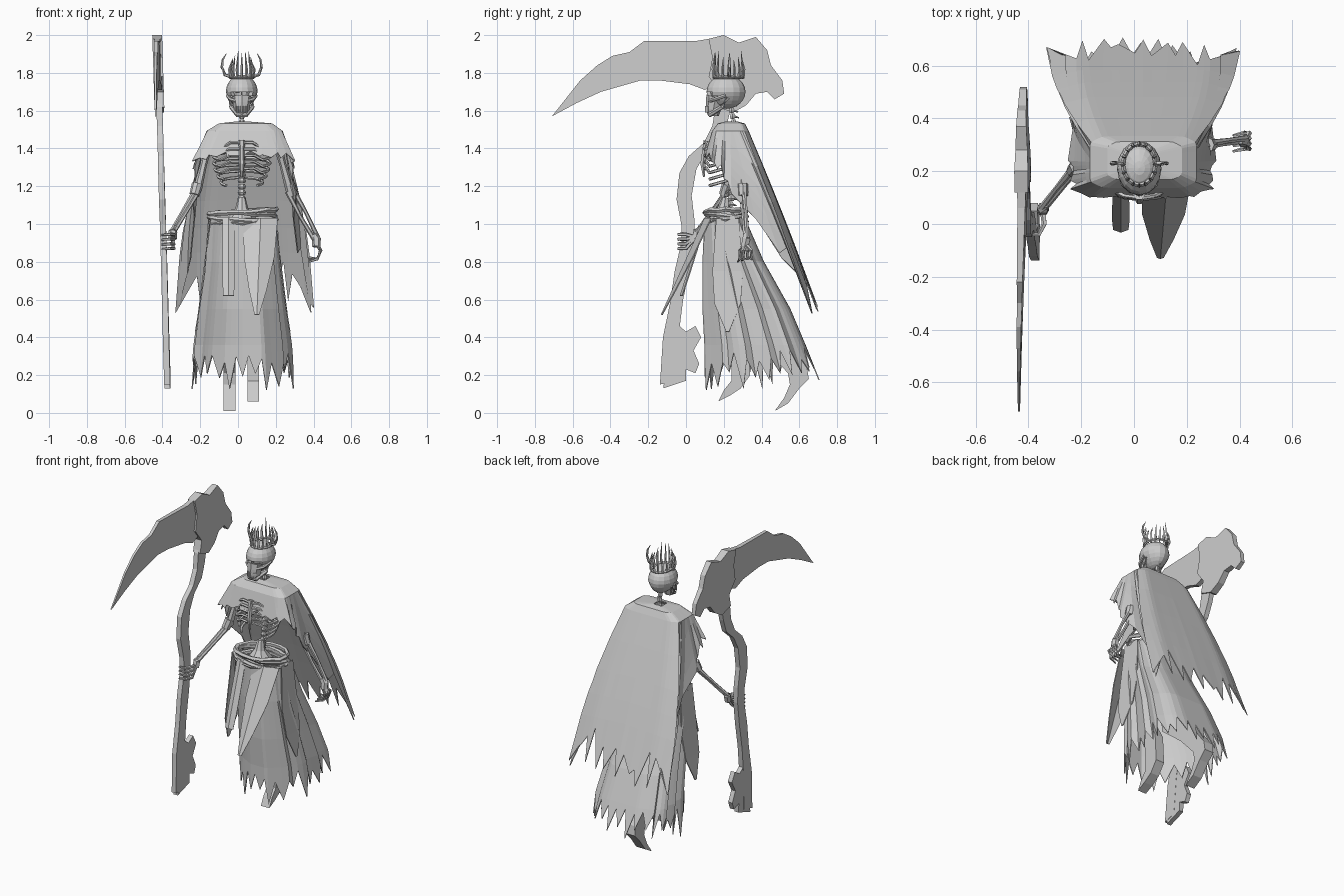
import bpy, bmesh, math, random
from mathutils import Vector

random.seed(4)
if "Cube" in bpy.data.objects:
    bpy.data.objects.remove(bpy.data.objects["Cube"], do_unlink=True)

stone = bpy.data.materials.new("plain_grey")
stone.use_nodes = True
GREY = (0.6, 0.6, 0.6, 1)
stone.diffuse_color = GREY
stone.node_tree.nodes["Principled BSDF"].inputs["Base Color"].default_value = GREY
CX = 0.02  # body centre line


def finish(name, bm, thickness=0):
    bmesh.ops.recalc_face_normals(bm, faces=bm.faces)
    mesh = bpy.data.meshes.new(name)
    bm.to_mesh(mesh)
    bm.free()
    mesh.materials.append(stone)
    obj = bpy.data.objects.new(name, mesh)
    bpy.context.scene.collection.objects.link(obj)
    if thickness:
        solid = obj.modifiers.new("thickness", "SOLIDIFY")
        solid.thickness = thickness
        solid.offset = 0
    return obj


def tube(bm, points, radii, sides=6, closed=False):
    points = [Vector(p) for p in points]
    count = len(points)
    if not isinstance(radii, (list, tuple)):
        radii = [radii] * count
    rings = []
    for i, p in enumerate(points):
        before = points[i - 1] if closed or i else p
        after = points[(i + 1) % count] if closed or i < count - 1 else p
        along = (after - before).normalized()
        ref = Vector((0, 0, 1)) if abs(along.z) < 0.8 else Vector((0, 1, 0))
        a = along.cross(ref).normalized()
        b = along.cross(a)
        rings.append([bm.verts.new(p + radii[i] * (a * math.cos(t) + b * math.sin(t)))
                      for t in (math.tau * k / sides for k in range(sides))])
    pairs = list(zip(rings, rings[1:])) + ([(rings[-1], rings[0])] if closed else [])
    for r, s in pairs:
        for k in range(sides):
            m = (k + 1) % sides
            bm.faces.new((r[k], r[m], s[m], s[k]))
    if not closed:
        bm.faces.new(rings[0])
        bm.faces.new(rings[-1])


def plate(name, outline, centre, half):
    """Side outline in (y, z), given thickness along x."""
    bm = bmesh.new()
    sides = [[bm.verts.new((centre(y, z) + s * half(y), y, z)) for y, z in outline] for s in (-1, 1)]
    for loop in sides:
        bm.faces.new(loop)
    for k in range(len(outline)):
        m = (k + 1) % len(outline)
        bm.faces.new((sides[0][k], sides[0][m], sides[1][m], sides[1][k]))
    return finish(name, bm)


def cloth(name, rows, wrap=True):
    bm = bmesh.new()
    grid = [[bm.verts.new(p) for p in row] for row in rows]
    count = len(grid[0])
    for top, low in zip(grid, grid[1:]):
        for k in range(count if wrap else count - 1):
            m = (k + 1) % count
            bm.faces.new((top[k], top[m], low[m], low[k]))
    return finish(name, bm, 0.006)


def clamp(v, low=-1.0, high=1.0):
    return max(low, min(high, v))


# Scythe: crooked handle, collar and blade
def lean(y, z):
    return -0.366 - 0.031 * z + 0.03 * min(y, 0)


path = [(-.095, .15, .043), (-.08, .4, .042), (-.05, .58, .035), (-.02, .75, .04), (.01, .9, .035),
        (.01, 1, .035), (-.01, 1.13, .04), (.01, 1.27, .045), (.06, 1.36, .045), (.14, 1.43, .045),
        (.18, 1.52, .04), (.2, 1.62, .045), (.26, 1.72, .05)]
handle = [(y - w, z) for y, z, w in path] + [(y + w, z + .02) for y, z, w in reversed(path)]
plate("scythe_handle", handle, lean, lambda y: 0.016)
plate("handle_knob", [(-.12, .13), (0, .17), (0, .23), (.05, .21), (.07, .26), (.04, .33),
                      (.08, .4), (.05, .46), (0, .43), (-.08, .5)], lean, lambda y: 0.015)
plate("scythe_collar", [(.12, 1.98), (.2, 2), (.28, 1.96), (.37, 1.99), (.43, 1.92), (.45, 1.84),
                        (.51, 1.76), (.52, 1.69), (.47, 1.66), (.43, 1.7), (.37, 1.69), (.32, 1.63),
                        (.25, 1.59), (.16, 1.62), (.18, 1.7), (.12, 1.78), (.14, 1.88)],
      lean, lambda y: 0.026 - 0.04 * max(y - 0.2, 0))
plate("scythe_blade", [(-.71, 1.57), (-.56, 1.76), (-.47, 1.84), (-.39, 1.89), (-.3, 1.91), (-.22, 1.97),
                       (.06, 1.97), (.18, 1.99), (.2, 1.75), (.1, 1.71), (.02, 1.74), (-.14, 1.76),
                       (-.24, 1.76), (-.45, 1.7), (-.58, 1.64)],
      lean, lambda y: 0.004 + 0.014 * (y + 0.71))

# Skull with sunken eyes
bm = bmesh.new()
bmesh.ops.create_uvsphere(bm, u_segments=16, v_segments=12, radius=1)
for v in bm.verts:
    taper = 1 + 0.25 * min(v.co.z, 0)
    v.co = (CX + 0.084 * v.co.x * taper, 0.212 + 0.103 * v.co.y, 1.7 + 0.09 * v.co.z)
for s in (-1, 1):
    holes = []
    for f in bm.faces:
        c = f.calc_center_median()
        if c.y < 0.17 and 1.665 < c.z < 1.705 and 0.012 < s * (c.x - CX) < 0.058:
            holes.append(f)
    bmesh.ops.inset_region(bm, faces=holes, thickness=0.006, depth=-0.02)
finish("skull", bm)

bm = bmesh.new()
tube(bm, [(CX, .16, 1.67), (CX, .15, 1.635), (CX, .145, 1.605), (CX, .145, 1.572)], [.054, .046, .04, .028], 8)
tube(bm, [(CX + s * x, y, z) for s, x, y, z in ((-1, .064, .22, 1.67), (-1, .055, .19, 1.62),
          (-1, .022, .125, 1.578), (1, .022, .125, 1.578), (1, .055, .19, 1.62), (1, .064, .22, 1.67))], .013)
for k in range(-3, 4):
    tube(bm, [(CX + k * .01, .104 + abs(k) * .004, z) for z in (1.625, 1.59)], .004, 4)
for s in (-1, 1):  # cheekbones
    tube(bm, [(CX + s * .03, .125, 1.65), (CX + s * .06, .15, 1.66), (CX + s * .075, .21, 1.68)], .01)
finish("jaw_and_teeth", bm)

# Thorn crown
bm = bmesh.new()
turns = [math.tau * k / 16 for k in range(16)]
tube(bm, [(CX + .062 * math.sin(t), .225 + .078 * math.cos(t), 1.775) for t in turns], .008, 4, True)
for t in turns:
    sx, sy = math.sin(t), math.cos(t)
    tip = 1.86 + random.random() * .06
    tube(bm, [(CX + .06 * sx, .225 + .077 * sy, 1.77), (CX + .066 * sx, .225 + .082 * sy, 1.82),
              (CX + .05 * sx, .225 + .072 * sy, tip)], [.008, .007, .001], 4)
for s in (-1, 1):
    tube(bm, [(CX + s * x, .23, z) for x, z in ((.06, 1.78), (.09, 1.79), (.105, 1.83), (.1, 1.87), (.08, 1.905))],
         [.009, .009, .008, .006, .001], 5)
finish("thorn_crown", bm)

# Spine, ribs, breastbone and pelvis
bm = bmesh.new()
for k in range(20):
    z = 1.03 + k * .031
    y = .235 + .03 * math.sin((z - 1.1) * 6)
    tube(bm, [(CX, y, z), (CX, y, z + .012), (CX, y, z + .028)], [.017, .022, .015] if k < 15 else [.012, .016, .012])
    tube(bm, [(CX, y, z + .015), (CX, y + .035, z + .005)], [.008, .003], 4)
finish("spine", bm)

bm = bmesh.new()
for k in range(7):
    width = .1 + .04 * math.sin((k + 1) * .45)
    for s in (-1, 1):
        arc = [math.pi * a / 8 for a in range(9 if k < 5 else 7)]
        tube(bm, [(CX + s * (.012 + width * math.sin(a)), .185 + .085 * math.cos(a),
                   1.45 - k * .034 - .025 * (1 - math.cos(a)) + (.03 if a > 2.4 else 0)) for a in arc], .0085, 5)
finish("ribs", bm)
bm = bmesh.new()
tube(bm, [(CX, .11, 1.44), (CX, .1, 1.4), (CX, .09, 1.32), (CX, .095, 1.25)], [.02, .014, .016, .006])
tube(bm, [(CX, .21, 1.14), (CX, .2, 1.08), (CX, .2, 1.02)], [.02, .035, .085], 8)
finish("breastbone_and_pelvis", bm)

# Arms: one upper bone, two forearm bones, wrapped cuffs
for side, shoulder, elbow, wrist in (("right", (-.15, .25, 1.45), (-.215, .22, 1.18), (-.345, .06, .96)),
                                     ("left", (.2, .26, 1.45), (.275, .3, 1.18), (.415, .32, .92))):
    bm = bmesh.new()
    shoulder, elbow, wrist = map(Vector, (shoulder, elbow, wrist))
    tube(bm, [shoulder, shoulder.lerp(elbow, .5), elbow], [.026, .018, .024])
    tube(bm, [elbow + Vector((0, 0, .03)), elbow.lerp(wrist, .12)], [.03, .027], 8)
    for off in (Vector((.013, .006, .008)), Vector((-.013, -.006, -.008))):
        tube(bm, [elbow + off, elbow.lerp(wrist, .5) + off * 1.2, wrist + off * .7], [.015, .01, .013])
    tube(bm, [elbow.lerp(wrist, .9), wrist, wrist + Vector((0, -.01, -.04))], [.016, .024, .022])
    for k in range(4):
        if side == "right":
            z = .87 + .025 * k
            finger = [(-.345, .05, .93), (-.34, .0, z), (-.36, -.04, z), (-.405, -.04, z - .004)]
        else:
            y = .285 + .02 * k
            finger = [(.415, .31, .9), (.437, y, .86), (.42, y, .815), (.375, y - .01, .8 + .008 * k)]
        tube(bm, finger, [.012, .01, .009, .005], 5)
    finish(side + "_arm", bm)

# Ragged cape: closed at the neck, short over the chest, long and swept out at the back
COLS = 56
cape = [[] for _ in range(8)]
for j in range(COLS):
    t = math.tau * j / COLS
    sx, sy = clamp(1.25 * math.sin(t)), clamp(-1.25 * math.cos(t))
    back = (1 - math.cos(t)) / 2
    m = clamp((back - .5) / .2, 0, 1)
    shoulder = Vector((.035 + .2 * sx, .235 + .095 * sy, 1.49))
    side_hem = Vector((.03 + .27 * sx, .24 + .14 * sy, 1.35 - .2 * clamp(back * 2, 0, 1) ** 2))
    back_hem = Vector((.035 + .295 * sx, .7, .55 - .03 * abs(sx)))
    hem = side_hem.lerp(back_hem, m)
    hem.x += (j % 3 - 1) * .012
    if j % 2:
        jag = random.uniform(.08, .3)
    else:
        jag = random.uniform(0, .07)
        if m == 1 and abs(sx) > .95:  # long corner points
            hem += Vector((.07 * sx, -.02, -.03))
    cape[0].append(Vector((CX + .03 * sx, .24 + .03 * sy, 1.54)))
    cape[1].append(Vector((.04 + .14 * sx, .24 + .07 * sy, 1.53)))
    for i, v in enumerate((0, .2, .4, .55, .68, 1 - jag)):
        p = shoulder.lerp(hem, v)
        p.x += .035 * sx * m * math.sin(math.pi * v)
        p.z += .02 * math.sin(math.pi * v) * m
        cape[i + 2].append(p)
cloth("cape", cape)

# Ragged skirt: upright in front, recessed on its right, trailing to the back
levels = [(1.03, .1, .31, .17), (.8, .09, .41, .19), (.55, .09, .55, .22), (.36, .1, .63, .245)]
skirt = [[] for _ in range(5)]
for j in range(COLS):
    t = math.tau * j / COLS
    sx, back = clamp(1.15 * math.sin(t)), (1 - clamp(1.1 * math.cos(t))) / 2
    fold = 1 + .035 * (j % 4 - 1.5)
    for row, (z, front, rear, wide) in zip(skirt, levels):
        grow = 1 if z > 1 else fold
        recess = .2 * max(0, -sx) * (1 - back) * (1.03 - z)
        row.append(Vector((.025 + wide * sx * grow, front + (rear - front) * back ** .8 + recess, z)))
    last = skirt[3][-1]
    drop = random.uniform(.02, .1) if j % 2 else random.uniform(.15, .25)
    drop *= 1 - .25 * back
    skirt[4].append(last + Vector((.08 * sx * drop, back * .4 * drop, -drop)))
cloth("skirt", skirt)

# Loose cloth strips over the skirt: top centre, bottom centre, half widths going down
strips = [((-.05, .1, 1.03), (-.05, -.03, .62), (.03, .032, .032, .028)),
          ((.12, .1, 1.03), (.1, -.13, .52), (.09, .08, .045, .012))]
for top, low, halves in strips:
    top, low = Vector(top), Vector(low)
    rows = [[top.lerp(low, v) + Vector((half * s, .03 * abs(s) * half / .08, 0)) for s in (-1, 0, 1)]
            for v, half in zip((0, .4, .75, 1), halves)]
    cloth("front_strip", rows, False)
for s in (-1, 1):
    rows = [[Vector((.025 + s * x, .22 + w * e, z)) for e in (-1, 0, 1)]
            for x, w, z in ((.18, .06, 1.03), (.2, .08, .75), (.225, .07, .58), (.25, .008, .43))]
    cloth("side_flap", rows, False)

# Layered torn belt
bm = bmesh.new()
for k in range(4):
    tilt = (-1) ** k * .012
    tube(bm, [(.025 + (.172 + .006 * (k % 2)) * math.sin(t), .21 - .11 * math.cos(t),
               1.01 + k * .018 + tilt * math.sin(t + k) + random.uniform(-.004, .004)) for t in turns], .014, 5, True)
finish("belt", bm)

# Flat-sided legs
plate("rear_leg", [(.2, .95), (.3, .93), (.36, .55), (.5, .42), (.64, .24), (.65, .18), (.6, .13), (.54, .05),
                   (.47, .01), (.52, .08), (.55, .15), (.54, .21), (.42, .34), (.25, .48)],
      lambda y, z: -.045, lambda y: .033)
plate("front_leg", [(.15, .95), (.26, .95), (.24, .55), (.33, .38), (.34, .2), (.29, .13), (.23, .09),
                    (.17, .06), (.2, .12), (.24, .17), (.24, .32), (.13, .52)],
      lambda y, z: .08, lambda y: .031)
